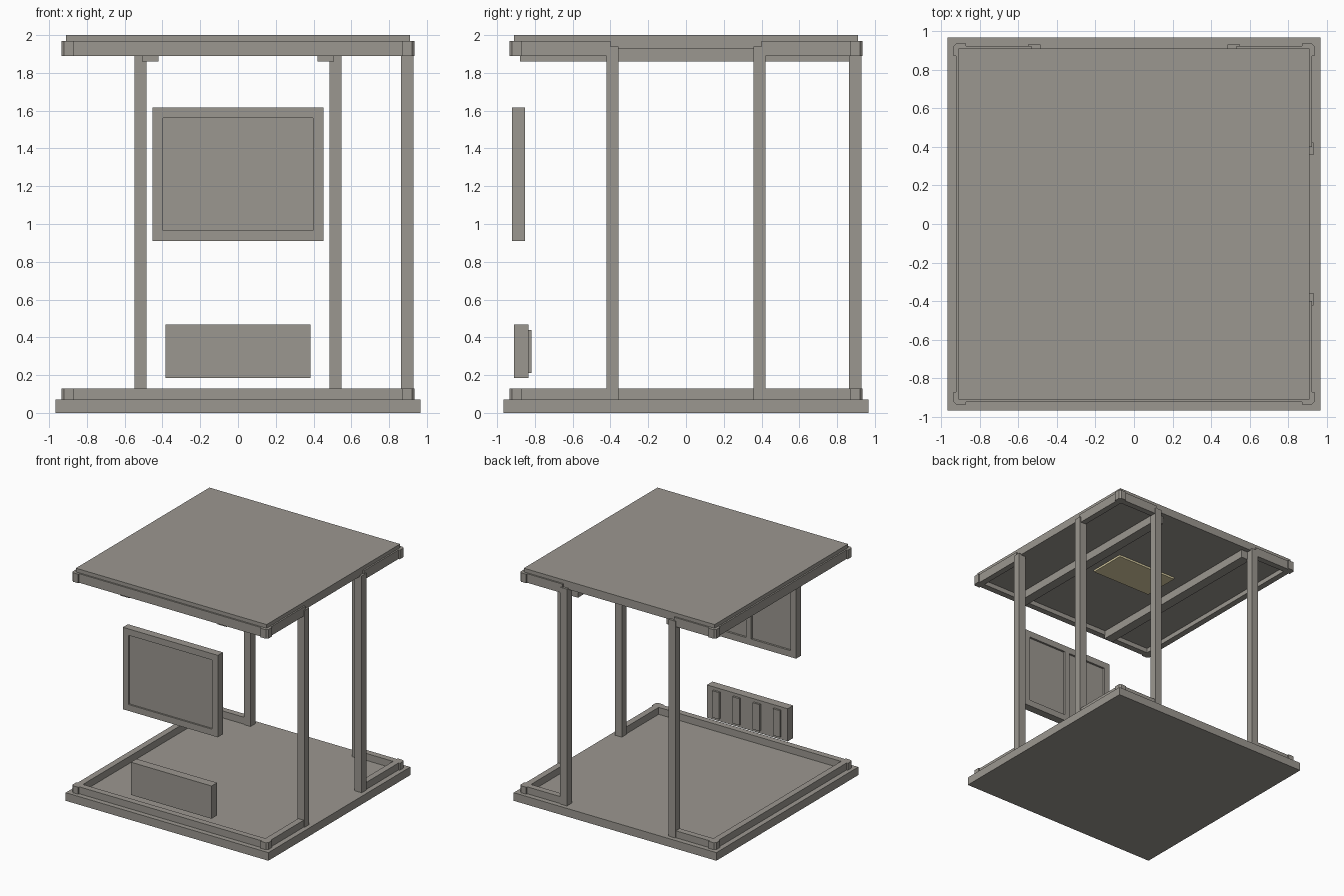
import bpy
import bmesh

cube = bpy.data.objects.get("Cube")
if cube:
    bpy.data.objects.remove(cube, do_unlink=True)


def material(name, color):
    mat = bpy.data.materials.new(name)
    mat.use_nodes = True
    mat.diffuse_color = (*color, 1)
    mat.node_tree.nodes["Principled BSDF"].inputs["Base Color"].default_value = (*color, 1)
    return mat


grey = material("warm grey", (0.33, 0.31, 0.28))
cream = material("lamp cream", (0.72, 0.64, 0.38))


def boxes(name, ranges, mat=grey):
    """One object from boxes given as (x0, x1), (y0, y1), (z0, z1)."""
    bm = bmesh.new()
    for spans in ranges:
        made = bmesh.ops.create_cube(bm, size=1)
        for v in made["verts"]:
            v.co = [(a + b) / 2 + c * (b - a) for c, (a, b) in zip(v.co, spans)]
    mesh = bpy.data.meshes.new(name)
    bm.to_mesh(mesh)
    bm.free()
    mesh.materials.append(mat)
    obj = bpy.data.objects.new(name, mesh)
    bpy.context.collection.objects.link(obj)
    return obj


def corner_block(name, sx, sy, z0, z1):
    """Square block whose outer upright edge is chamfered."""
    inner, outer, cut = 0.87, 0.935, 0.015
    profile = [(inner, inner), (outer, inner), (outer, outer - cut),
               (outer - cut, outer), (inner, outer)]
    bm = bmesh.new()
    face = bm.faces.new([bm.verts.new((sx * x, sy * y, z0)) for x, y in profile])
    grown = bmesh.ops.extrude_face_region(bm, geom=[face])
    top = [g for g in grown["geom"] if isinstance(g, bmesh.types.BMVert)]
    bmesh.ops.translate(bm, verts=top, vec=(0, 0, z1 - z0))
    bmesh.ops.recalc_face_normals(bm, faces=bm.faces)
    mesh = bpy.data.meshes.new(name)
    bm.to_mesh(mesh)
    bm.free()
    mesh.materials.append(grey)
    bpy.context.collection.objects.link(bpy.data.objects.new(name, mesh))


def span(center, half):
    return (center - half, center + half)


# Floor and roof slabs
FLOOR, CEILING = 0.07, 1.93
boxes("floor", [(span(0, 0.967), span(0, 0.967), (0, FLOOR))])
boxes("roof", [(span(0, 0.91), span(0, 0.91), (CEILING, 2))])

# Edge rails: full on the front and left, open for doorways on the back and right
IN, OUT, END = 0.87, 0.923, 0.87
for level, z in (("lower", (FLOOR, 0.13)), ("upper", (1.89, 1.968))):
    boxes(level + "_front_rail", [(span(0, END), (-OUT, -IN), z)])
    boxes(level + "_left_rail", [((-OUT, -IN), span(0, END), z)])
    boxes(level + "_back_rails", [((0.53, END), (IN, OUT), z), ((-END, -0.53), (IN, OUT), z)])
    boxes(level + "_right_rails", [((IN, OUT), (0.4, END), z), ((IN, OUT), (-END, -0.4), z)])
    for sx in (-1, 1):
        for sy in (-1, 1):
            corner_block(level + "_corner_block", sx, sy, *z)

# Doorway posts and ceiling beams
for s in (-1, 1):
    boxes("back_post", [(span(s * 0.517, 0.032), (0.863, 0.93), (FLOOR, 1.94))])
    boxes("right_post", [((0.863, 0.93), span(s * 0.39, 0.032), (FLOOR, 1.94))])
    boxes("ceiling_beam", [(span(s * 0.465, 0.043), (-0.88, 0.87), (1.86, CEILING))])

# Ceiling lamp
boxes("ceiling_lamp", [(span(0, 0.29), span(0, 0.165), (1.913, CEILING))], cream)

# Window panel: recessed in front, two recesses behind
Y, Z = (-0.922, -0.853), (0.91, 1.617)
W, M = 0.453, 0.055
boxes("window_frame", [
    ((-W, M - W), Y, Z), ((W - M, W), Y, Z),
    ((M - W, W - M), Y, (Z[0], Z[0] + M)), ((M - W, W - M), Y, (Z[1] - M, Z[1]))])
boxes("window_pane", [((M - W, W - M), (-0.908, -0.87), (Z[0] + M, Z[1] - M))])
boxes("window_mullion", [(span(0, 0.025), (-0.87, Y[1]), (Z[0] + M, Z[1] - M))])

# Low cabinet with slats on its inner face
boxes("low_cabinet", [(span(0, 0.385), (-0.91, -0.835), (0.185, 0.467))])
boxes("cabinet_slats", [(span(x, 0.033), (-0.835, -0.818), (0.21, 0.44))
                        for x in (-0.29, -0.097, 0.097, 0.29)])
